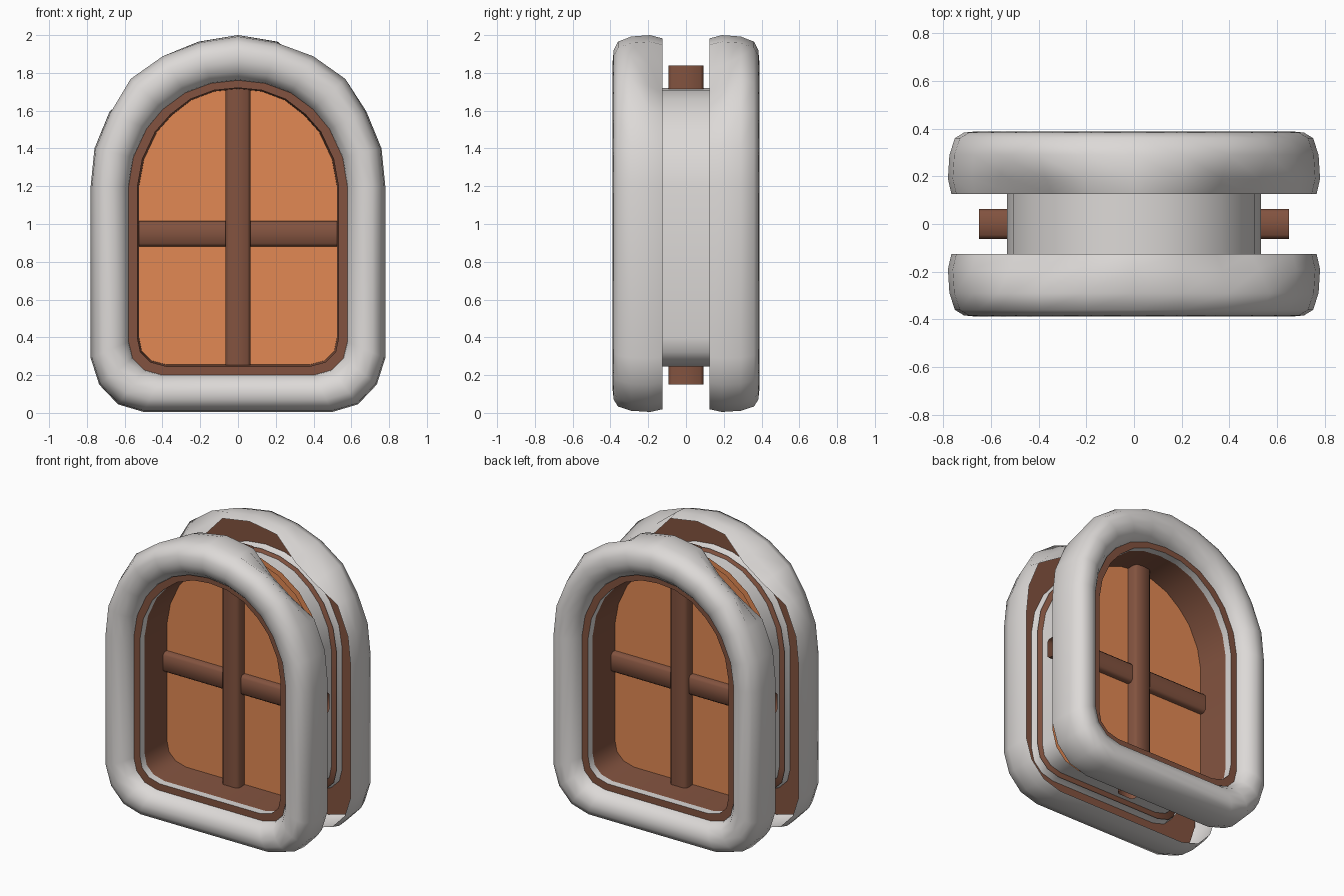
import bpy, math

if "Cube" in bpy.data.objects:
    bpy.data.objects.remove(bpy.data.objects["Cube"])

def mat(name, c):
    m = bpy.data.materials.new(name)
    m.diffuse_color = (*c, 1)
    m.use_nodes = True
    m.node_tree.nodes["Principled BSDF"].inputs["Base Color"].default_value = m.diffuse_color
    return m

STONE = mat("pale_stone", (0.72, 0.695, 0.68))
WOOD = mat("dark_wood", (0.225, 0.086, 0.05))
GLASS = mat("amber_pane", (0.76, 0.25, 0.087))

# right half of the arch outline: (outer x, outer z, inner x, inner z)
HALF = [(.50, .005, .40, .21), (.635, .045, .49, .235), (.735, .15, .55, .295),
        (.78, .29, .57, .38), (.78, 1.2, .57, 1.2), (.76, 1.4, .545, 1.35),
        (.68, 1.595, .475, 1.5), (.57, 1.77, .39, 1.60), (.40, 1.89, .275, 1.685),
        (.21, 1.965, .14, 1.735), (0, 2.0, 0, 1.75)]
PATH = HALF + [(-a, b, -c, d) for a, b, c, d in HALF[-2::-1]]
N = len(PATH)
SHOULDER = (7, 8, N - 8, N - 9)

def ring(t, y, cut=0):
    """Arch outline at t: 0 = inner edge of the trim, 1 = outer edge.
    cut pulls the arch shoulders inwards."""
    out = []
    for i, (a, b, c, d) in enumerate(PATH):
        u = t - cut if i in SHOULDER else t
        w = .65 if u < 0 and d > 1.3 else 1
        out.append((c + (a - c) * u, y, d + (b - d) * u * w))
    return out

def make(name, verts, faces, mats, mirror=False, smooth=None):
    me = bpy.data.meshes.new(name)
    me.from_pydata(verts, [], faces)
    for m in mats:
        me.materials.append(m)
    ob = bpy.data.objects.new(name, me)
    bpy.context.collection.objects.link(ob)
    if mirror:
        mod = ob.modifiers.new("mirror", 'MIRROR')
        mod.use_axis = (False, True, False)
    if smooth:
        bpy.ops.object.select_all(action='DESELECT')
        ob.select_set(True)
        bpy.context.view_layer.objects.active = ob
        bpy.ops.object.shade_smooth_by_angle(angle=math.radians(smooth))
    return ob

def sweep(name, profile, material, smooth):
    verts = [v for p in profile for v in ring(*p)]
    faces = []
    for s in range(len(profile) - 1):
        for i in range(N):
            j = (i + 1) % N
            faces.append((s*N + i, s*N + j, s*N + N + j, s*N + N + i))
    return make(name, verts, faces, [material], True, smooth)

# hollow rounded stone trim, front and back, open towards the wall
sweep("stone_trim", [(.93, -.125, .38), (1, -.19, .25), (.97, -.29, -.02), (.86, -.36),
                     (.68, -.383), (.45, -.388), (.22, -.365), (.06, -.32), (0, -.25)], STONE, 60)
# wooden reveal inside the opening
sweep("wood_reveal", [(.03, -.29), (0, -.27), (-.18, -.25), (-.22, -.02)], WOOD, 35)
# stone sleeve reaching into the hollow trims
sweep("sleeve", [(-.18, 0), (-.18, -.30)], STONE, 35)
# wooden backing plate inside each trim
sweep("wood_backing", [(-.18, -.30), (.84, -.30)], WOOD, 35)

# two-sided pane, wider than the sleeve
make("pane", ring(.34, -.02), [tuple(range(N))], [GLASS], True)

# crossing bars: chamfered open-ended tubes
def bar(name, hw, hd, lo, hi, vertical, centre=0):
    c = .016
    sec = [(hw, hd-c), (hw-c, hd), (c-hw, hd), (-hw, hd-c),
           (-hw, c-hd), (c-hw, -hd), (hw-c, -hd), (hw, c-hd)]
    verts = []
    for e in (lo, hi):
        verts += [(u, v, e) if vertical else (e, v, u + centre) for u, v in sec]
    faces = [(i, (i+1) % 8, 8 + (i+1) % 8, 8 + i) for i in range(8)]
    if not vertical:
        faces = [f[::-1] for f in faces]
    make(name, verts, faces, [WOOD], smooth=50)

bar("upright_bar", .065, .092, .15, 1.84, True)
bar("cross_bar", .067, .062, -.65, .65, False, .948)
